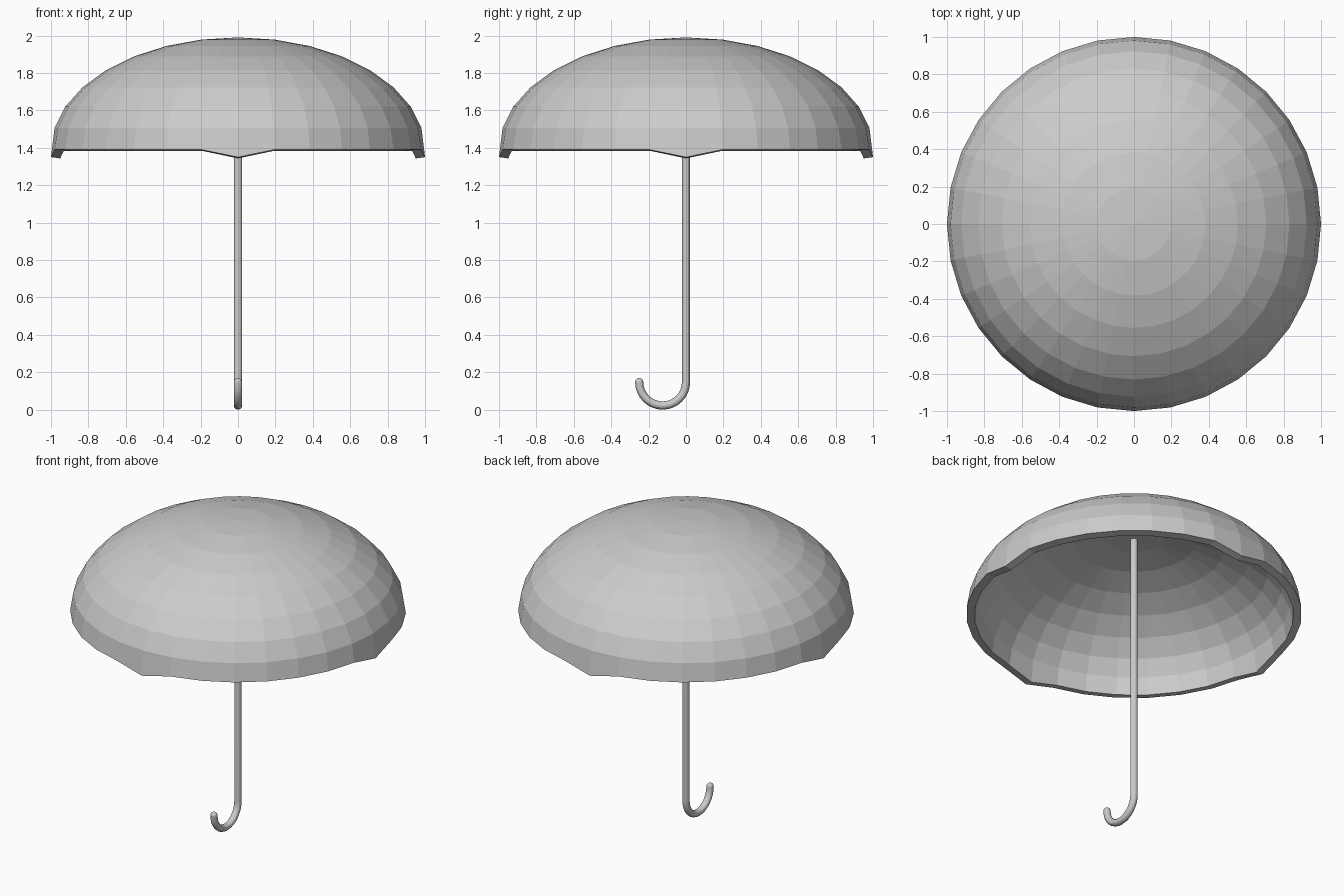
import bpy, bmesh
from math import sin, cos, pi

cube = bpy.data.objects.get("Cube")
if cube:
    bpy.data.objects.remove(cube, do_unlink=True)

RIM_Z, DOME_H, DIP, THICK = 1.39, 0.6, 0.04, 0.05
ROD_R, HOOK_R, HOOK_Z, ROD_TOP = 0.022, 0.125, 0.147, 1.9

grey = bpy.data.materials.new("grey")
grey.use_nodes = True
grey.diffuse_color = (0.6, 0.6, 0.6, 1)
grey.node_tree.nodes["Principled BSDF"].inputs["Base Color"].default_value = (0.6, 0.6, 0.6, 1)


def add_mesh(name, bm):
    mesh = bpy.data.meshes.new(name)
    bm.to_mesh(mesh)
    bm.free()
    mesh.materials.append(grey)
    obj = bpy.data.objects.new(name, mesh)
    bpy.context.collection.objects.link(obj)
    return obj


def select_only(obj):
    bpy.ops.object.select_all(action='DESELECT')
    obj.select_set(True)
    bpy.context.view_layer.objects.active = obj


# Canopy: flattened half sphere whose rim drops to a point on each axis
bm = bmesh.new()
bmesh.ops.create_uvsphere(bm, u_segments=32, v_segments=16, radius=1)
bmesh.ops.delete(bm, geom=[v for v in bm.verts if v.co.z < -0.01], context='VERTS')
for v in bm.verts:
    on_rim = v.co.z < 0.01
    on_axis = min(abs(v.co.x), abs(v.co.y)) < 0.01
    v.co.z = RIM_Z + DOME_H * v.co.z - (DIP if on_rim and on_axis else 0)
canopy = add_mesh("canopy", bm)
shell = canopy.modifiers.new("cloth_thickness", 'SOLIDIFY')
shell.thickness = THICK
shell.offset = -1

# Shaft and hooked handle: one round rod swept along a path
path = [(0, 0, ROD_TOP)]
for i in range(17):
    a = pi * i / 16
    path.append((0, HOOK_R * (cos(a) - 1), HOOK_Z - HOOK_R * sin(a)))
curve = bpy.data.curves.new("shaft_and_handle", 'CURVE')
curve.dimensions = '3D'
curve.bevel_depth = ROD_R
curve.bevel_resolution = 4
curve.use_fill_caps = True
spline = curve.splines.new('POLY')
spline.points.add(len(path) - 1)
for point, co in zip(spline.points, path):
    point.co = (*co, 1)
curve.materials.append(grey)
rod = bpy.data.objects.new("shaft_and_handle", curve)
bpy.context.collection.objects.link(rod)
select_only(rod)
bpy.ops.object.convert(target='MESH')
bpy.ops.object.shade_smooth_by_angle()

# Rounded end of the handle
bm = bmesh.new()
bmesh.ops.create_uvsphere(bm, u_segments=12, v_segments=8, radius=ROD_R)
tip = add_mesh("handle_tip", bm)
tip.location = path[-1]
select_only(tip)
bpy.ops.object.shade_smooth_by_angle()
